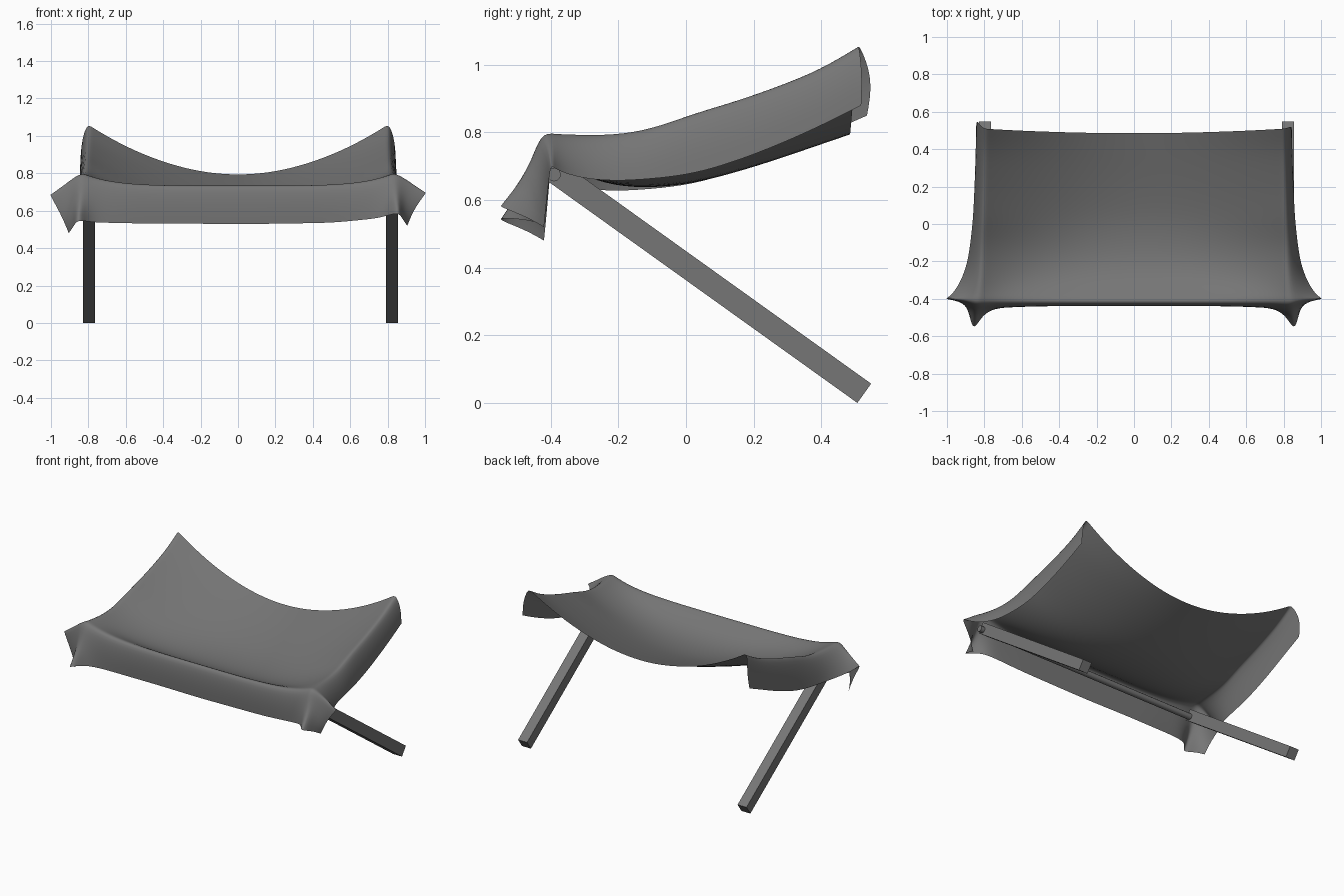
import bpy, bmesh, math
from mathutils import Vector, Matrix

if "Cube" in bpy.data.objects:
    bpy.data.objects.remove(bpy.data.objects["Cube"])

# Dark grey shared by all parts
GREY = bpy.data.materials.new("dark_grey")
GREY.diffuse_color = (0.18, 0.18, 0.18, 1)
GREY.use_nodes = True
GREY.node_tree.nodes["Principled BSDF"].inputs["Base Color"].default_value = GREY.diffuse_color


def lerp_table(t, table):
    """Piecewise linear lookup in rows of (t, values...)."""
    if t <= table[0][0]:
        return Vector(table[0][1:])
    for a, b in zip(table, table[1:]):
        if t <= b[0]:
            k = (t - a[0]) / (b[0] - a[0])
            return Vector(a[1:]).lerp(Vector(b[1:]), k)
    return Vector(table[-1][1:])


# Along y: centre height, edge height, sag exponent, half width
PANEL = [(-0.43, 0.745, 0.808, 6, 0.845), (-0.39, 0.73, 0.803, 5, 0.84),
         (-0.30, 0.665, 0.803, 3.6, 0.83), (-0.20, 0.638, 0.803, 3, 0.825),
         (-0.12, 0.633, 0.813, 2.7, 0.825), (0.0, 0.642, 0.862, 2.4, 0.82),
         (0.20, 0.69, 0.918, 2.1, 0.815), (0.40, 0.755, 0.998, 2, 0.81),
         (0.51, 0.79, 1.066, 1.95, 0.81)]
# Along y: side hem x, z
SIDE_HEM = [(-0.43, 1.02, 0.71), (-0.39, 0.98, 0.69), (-0.30, 0.92, 0.66), (-0.20, 0.887, 0.655),
            (0.0, 0.862, 0.67), (0.2, 0.852, 0.73), (0.4, 0.846, 0.82), (0.52, 0.843, 0.885)]
# Along x: front hem y, z
FRONT_HEM = [(0.0, -0.435, 0.528), (0.5, -0.435, 0.535), (0.75, -0.45, 0.56), (0.82, -0.49, 0.58), (0.85, -0.57, 0.59)]
# Folded corner, keyed by (side level, front level)
CORNER = {(1, 0): (0.92, -0.405, 0.765), (2, 0): (1.02, -0.40, 0.71),
          (0, 1): (0.85, -0.465, 0.70), (0, 2): (0.86, -0.58, 0.59),
          (1, 1): (0.885, -0.435, 0.66), (2, 1): (0.945, -0.41, 0.62),
          (1, 2): (0.88, -0.48, 0.555), (2, 2): (0.905, -0.42, 0.52)}


def panel_point(f, y):
    zc, ze, p, w = lerp_table(y, PANEL)
    bow = 0.025 * (1 - f * f) * max(0, y) / 0.51
    return Vector((f * w, y - bow, zc + (ze - zc) * f ** p))


def cloth_point(f, side, y, front, sign):
    edge = panel_point(f, y)
    if (side, front) in CORNER and f == 1 and y == ROWS[0][0]:
        pt = Vector(CORNER[side, front])
    elif side:
        hx, hz = lerp_table(y, SIDE_HEM)
        k = side / 2
        pt = edge.lerp(Vector((hx, y, hz)), k)
        pt.x += 0.012 * math.sin(k * math.pi)
        if sign < 0:  # left flap hangs a little lower
            pt.z -= 0.03 * k
        if y > 0.45:  # back end of the side flap
            pt.y += (0.012, 0.008)[side - 1] if sign > 0 else (0.045, 0.025)[side - 1]
    elif front:
        hy, hz = lerp_table(edge.x, FRONT_HEM)
        k = front / 2
        pt = edge.lerp(Vector((edge.x, hy, hz)), k)
        pt.y -= 0.01 * math.sin(k * math.pi)
    else:
        pt = edge
    if sign < 0 and front:  # left corner droops more
        pt.z -= 0.04 * max(front, side) / 2 * f ** 4
    pt.x *= sign
    return pt


# Draped cloth: panel, side flaps, front flap and folded corners
YS = [-0.43, -0.39, -0.31, -0.21, -0.1, 0.02, 0.15, 0.28, 0.4, 0.51]
ROWS = [(YS[0], 2), (YS[0], 1)] + [(y, 0) for y in YS]
HALF = [(f, 0) for f in (0.2, 0.4, 0.6, 0.76, 0.88, 0.96, 1)] + [(1, 1), (1, 2)]
COLS = [(f, s, -1) for f, s in reversed(HALF)] + [(0, 0, 1)] + [(f, s, 1) for f, s in HALF]

bm = bmesh.new()
grid = [[bm.verts.new(cloth_point(f, s, y, fr, sg)) for f, s, sg in COLS] for y, fr in ROWS]
for a, b in zip(grid, grid[1:]):
    for i in range(len(COLS) - 1):
        bm.faces.new((a[i], a[i + 1], b[i + 1], b[i])).smooth = True
mesh = bpy.data.meshes.new("draped_cloth")
bm.to_mesh(mesh)
bm.free()
cloth = bpy.data.objects.new("draped_cloth", mesh)
bpy.context.collection.objects.link(cloth)
mesh.materials.append(GREY)
sub = cloth.modifiers.new("smooth", 'SUBSURF')
sub.levels = sub.render_levels = 2
sub.boundary_smooth = 'PRESERVE_CORNERS'

# Slanted square legs
foot, top = Vector((0, 0.527, 0.0285)), Vector((0, -0.408, 0.698))
axis = top - foot
for name, x in (("left_leg", -0.797), ("right_leg", 0.823)):
    bpy.ops.mesh.primitive_cube_add(size=1)
    leg = bpy.context.object
    leg.name = name
    leg.data.transform(Matrix.Diagonal((0.066, axis.length, 0.07, 1)))
    leg.rotation_euler.x = math.atan2(-axis.z, -axis.y)
    leg.location = (foot + top) / 2 + Vector((x, 0, 0))
    leg.data.materials.append(GREY)

# Cross rod through the upper ends of the legs
bpy.ops.mesh.primitive_cylinder_add(vertices=12, radius=0.02, depth=1.74,
                                    location=(0.012, -0.39, 0.675), rotation=(0, math.pi / 2, 0))
rod = bpy.context.object
rod.name = "cross_rod"
rod.data.materials.append(GREY)
bpy.ops.object.shade_smooth_by_angle()
